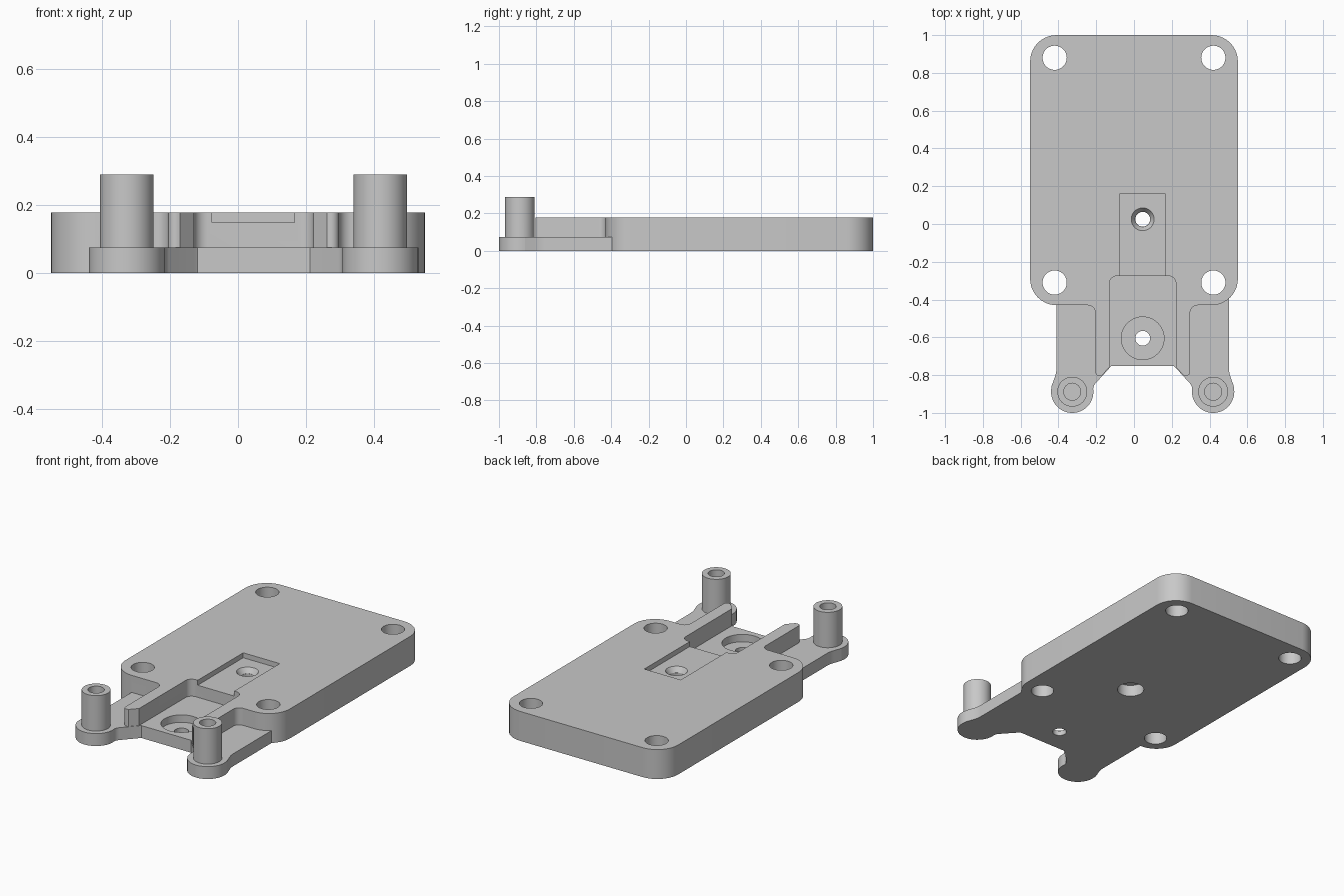
import bpy, bmesh, math
from mathutils import Vector

cube = bpy.data.objects.get("Cube")
if cube:
    bpy.data.objects.remove(cube, do_unlink=True)

MID = 0.046          # symmetry line of the front tray
PLATE_TOP = 0.178
TRAY_TOP = 0.075
SHADE = (0.58, 0.58, 0.58, 1)

grey = bpy.data.materials.new("plain grey")
grey.use_nodes = True
grey.diffuse_color = SHADE
grey.node_tree.nodes["Principled BSDF"].inputs["Base Color"].default_value = SHADE


def make_object(name, bm):
    bmesh.ops.recalc_face_normals(bm, faces=bm.faces)
    # Concave outlines can come out inside-out
    if bm.calc_volume(signed=True) < 0:
        bmesh.ops.reverse_faces(bm, faces=bm.faces)
    mesh = bpy.data.meshes.new(name)
    bm.to_mesh(mesh)
    bm.free()
    mesh.materials.append(grey)
    obj = bpy.data.objects.new(name, mesh)
    bpy.context.collection.objects.link(obj)
    return obj


def rounded(points, steps=10):
    """Turn (x, y, radius) corners into an outline with arcs."""
    out = []
    for i, (x, y, r) in enumerate(points):
        p = Vector((x, y))
        if r == 0:
            out.append(p)
            continue
        a = (Vector(points[i - 1][:2]) - p).normalized()
        b = (Vector(points[(i + 1) % len(points)][:2]) - p).normalized()
        half = a.angle(b) / 2
        centre = p + (a + b).normalized() * (r / math.sin(half))
        start = p + a * (r / math.tan(half)) - centre
        end = p + b * (r / math.tan(half)) - centre
        sweep = math.pi - 2 * half
        for k in range(steps + 1):
            t = k / steps
            arc = (start * math.sin((1 - t) * sweep) + end * math.sin(t * sweep)) / math.sin(sweep)
            out.append(centre + arc)
    return out


def prism(name, points, z0, z1):
    bm = bmesh.new()
    outline = rounded(points)
    low = [bm.verts.new((p.x, p.y, z0)) for p in outline]
    high = [bm.verts.new((p.x, p.y, z1)) for p in outline]
    bm.faces.new(low[::-1])
    bm.faces.new(high)
    for i in range(len(low)):
        bm.faces.new((low[i - 1], low[i], high[i], high[i - 1]))
    return make_object(name, bm)


def rod(name, x, y, r, z0, z1, r_top=None):
    bm = bmesh.new()
    bmesh.ops.create_cone(bm, cap_ends=True, segments=48, radius1=r,
                          radius2=r if r_top is None else r_top, depth=z1 - z0)
    bmesh.ops.translate(bm, vec=(x, y, (z0 + z1) / 2), verts=bm.verts)
    return make_object(name, bm)


def combine(target, other, operation):
    mod = target.modifiers.new(operation.lower(), "BOOLEAN")
    mod.operation, mod.solver, mod.object = operation, "EXACT", other
    bpy.context.view_layer.objects.active = target
    bpy.ops.object.modifier_apply(modifier=mod.name)
    bpy.data.objects.remove(other, do_unlink=True)


def mirrored(points):
    """Complete a left half outline across the tray's symmetry line."""
    return points + [(2 * MID - x, y, r) for x, y, r in reversed(points)]


# Main plate with a tongue that becomes the two guide walls
tongue = [(-0.205, -0.43, 0.04), (-0.205, -0.81, 0.022), (-0.17, -0.802, 0), (-0.125, -0.752, 0)]
body = prism("mounting_plate",
             [(-0.55, 1, 0.14), (-0.55, -0.43, 0.14)] + mirrored(tongue)
             + [(0.55, -0.43, 0.14), (0.55, 1, 0.14)], 0, PLATE_TOP)

# Pocket between the walls, open to the front
pocket = [(-0.13, -0.95, 0), (-0.13, -0.275, 0.04)]
combine(body, prism("pocket", mirrored(pocket)[::-1], TRAY_TOP, 0.3), "DIFFERENCE")

# Thin front tray
tray = [(-0.41, -0.36, 0), (-0.41, -0.785, 0.15), (-0.437, -0.86, 0), (-0.33, -0.888, 0),
        (-0.218, -0.888, 0), (-0.214, -0.855, 0.05), (-0.105, -0.735, 0.07)]
combine(body, prism("front_tray", mirrored(tray), 0, TRAY_TOP), "UNION")

# Ears and hollow standoff posts
for side in (-1, 1):
    x = MID + side * 0.373
    combine(body, rod("ear", x, -0.888, 0.112, 0, TRAY_TOP), "UNION")
    combine(body, rod("post", x, -0.888, 0.079, 0.04, 0.289), "UNION")
    combine(body, rod("post_bore", x, -0.888, 0.045, 0.1, 0.4), "DIFFERENCE")

# Corner holes through the plate
for x in (-0.42, 0.42):
    for y in (-0.31, 0.88):
        combine(body, rod("corner_hole", x, y, 0.064, -0.1, 0.3), "DIFFERENCE")

# Shallow recess leading into the pocket
recess = [(-0.077, -0.3, 0), (0.167, -0.3, 0), (0.167, 0.16, 0), (-0.077, 0.16, 0)]
combine(body, prism("recess", recess, 0.148, 0.3), "DIFFERENCE")

# Countersunk centre hole with a wider bore underneath
combine(body, rod("centre_hole", MID, 0.025, 0.039, -0.1, 0.3), "DIFFERENCE")
combine(body, rod("centre_sink", MID, 0.025, 0.04, 0.118, 0.149, 0.061), "DIFFERENCE")
combine(body, rod("centre_bore", MID, 0.025, 0.075, -0.1, 0.07), "DIFFERENCE")

# Counterbored front hole in the tray
combine(body, rod("front_hole", MID, -0.605, 0.039, -0.1, 0.3), "DIFFERENCE")
combine(body, rod("front_bore", MID, -0.605, 0.113, 0.03, 0.3), "DIFFERENCE")

body.select_set(True)
bpy.context.view_layer.objects.active = body
bpy.ops.object.shade_smooth_by_angle(angle=math.radians(30))
